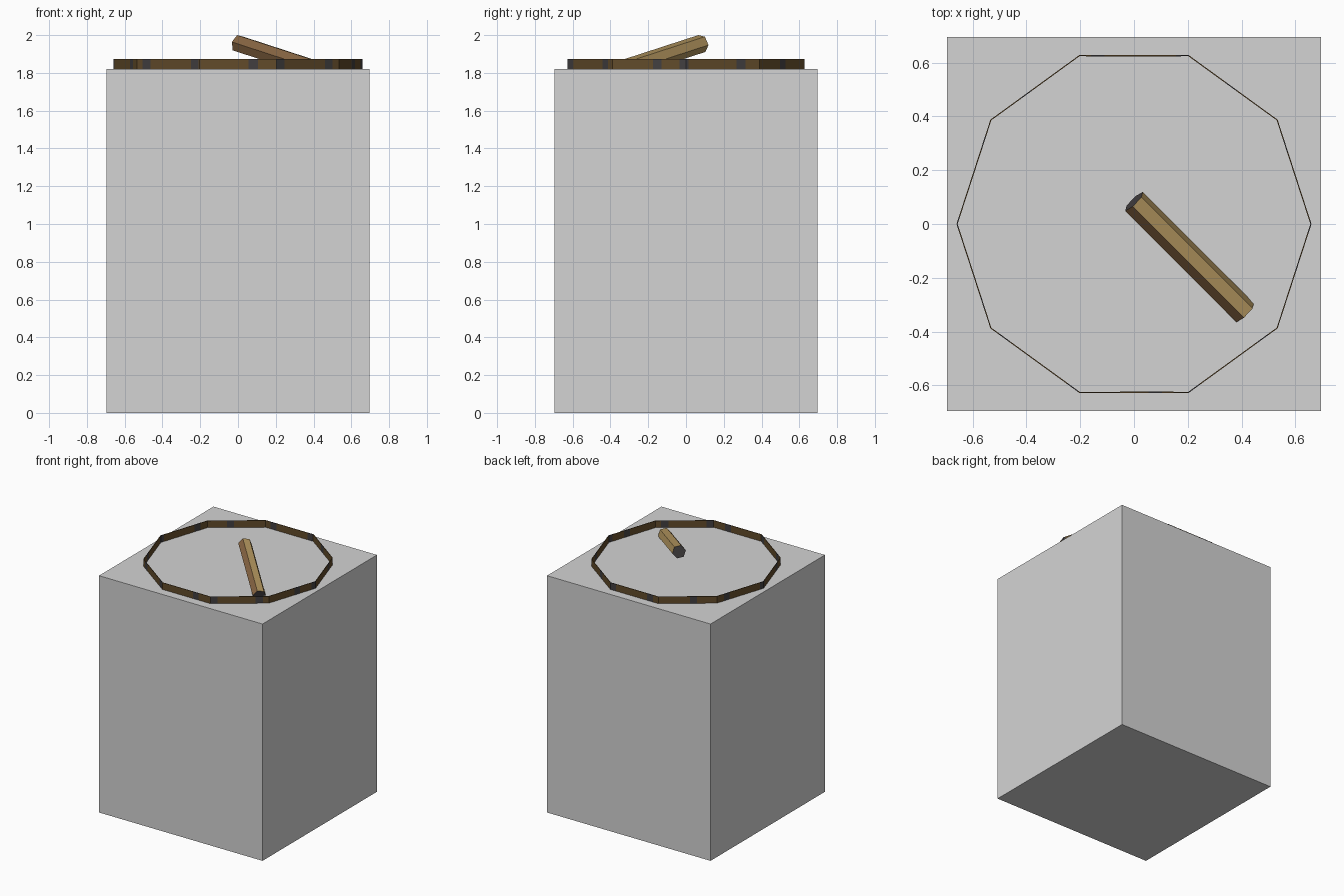
import bpy, bmesh, math
from mathutils import Vector

if "Cube" in bpy.data.objects:
    bpy.data.objects.remove(bpy.data.objects["Cube"])


def srgb(name, r, g, b):
    lin = [((c / 255 + 0.055) / 1.055) ** 2.4 if c > 10 else c / 3294 for c in (r, g, b)]
    m = bpy.data.materials.new(name)
    m.diffuse_color = (*lin, 1)
    m.use_nodes = True
    m.node_tree.nodes["Principled BSDF"].inputs["Base Color"].default_value = m.diffuse_color
    return m


GRAY = srgb("light_gray", 212, 212, 212)
TAN = srgb("tan_wood", 178, 149, 94)
BROWN = srgb("brown_wood", 134, 101, 66)
BARK = srgb("dark_brown_wood", 98, 75, 42)
IRON = srgb("dark_gray_iron", 66, 63, 64)


def finish(name, bm, mats):
    me = bpy.data.meshes.new(name)
    bm.normal_update()
    bm.to_mesh(me)
    bm.free()
    for m in mats:
        me.materials.append(m)
    ob = bpy.data.objects.new(name, me)
    bpy.context.collection.objects.link(ob)
    return ob


def box(name, w, z0, z1, mat):
    bm = bmesh.new()
    bmesh.ops.create_cube(bm, size=1)
    for v in bm.verts:
        v.co = (v.co.x * w, v.co.y * w, z0 if v.co.z < 0 else z1)
    finish(name, bm, [mat])


# Main block, with a brown base hidden just inside its faces
box("main_block", 1.39, 0, 1.82, GRAY)
box("inner_base", 1.386, 0.002, 0.3, BARK)

# Ten-sided hoop: brown wall with dark bands spaced along its length
R, N = 0.66, 10
side = 2 * R * math.sin(math.pi / N)
corners = [Vector((R * math.cos(2 * math.pi * i / N), -R * math.sin(2 * math.pi * i / N), 0))
           for i in range(N)]
total = side * N
bands = [(b + 0.315 * k) % total for b in (-0.62, 0.16, 0.94, 1.73, 2.61) for k in range(3)]
HALF = 0.025
cuts = [side * i for i in range(N)] + [(s + d) % total for s in bands for d in (-HALF, HALF)]
cuts = sorted(set(round(c, 4) for c in cuts))


def on_hoop(s):
    i = min(int(s / side + 1e-3), N - 1)
    return corners[i].lerp(corners[(i + 1) % N], s / side - i)


bm = bmesh.new()
cols = []
for s in cuts:
    p = on_hoop(s)
    cols.append([bm.verts.new((p.x, p.y, z)) for z in (1.82, 1.873)])
for i, s in enumerate(cuts):
    j = (i + 1) % len(cuts)
    a, b = cols[i], cols[j]
    f = bm.faces.new((b[0], a[0], a[1], b[1]))
    mid = (s + (cuts[j] if j else total)) / 2
    near = min(min(abs(mid - c), total - abs(mid - c)) for c in bands)
    f.material_index = 1 if near < HALF else 0
hoop = finish("hoop", bm, [BARK, IRON])
mod = hoop.modifiers.new("wall", "SOLIDIFY")
mod.thickness = 0.004

# Leaning six-sided stick: tan on one side, brown on the other, dark ends
high, low = Vector((0, 0.084, 1.9555)), Vector((0.413, -0.33, 1.821))
axis = (low - high).normalized()
across = Vector((1, 1, 0)).normalized()
up = across.cross(axis)
if up.z < 0:
    up = -up
bm = bmesh.new()
rings = []
for c in (high, low):
    rings.append([bm.verts.new(c + 0.0485 * (across * math.cos(a) + up * math.sin(a)))
                  for a in (math.radians(50 + 60 * k) for k in range(6))])
for k in range(6):
    j = (k + 1) % 6
    bm.faces.new((rings[0][k], rings[0][j], rings[1][j], rings[1][k]))
for r in rings:
    bm.faces.new(r)
bmesh.ops.recalc_face_normals(bm, faces=bm.faces[:])
for f in bm.faces:
    if abs(f.normal.dot(axis)) > 0.9:
        f.material_index = 2
    else:
        f.material_index = 0 if f.normal.dot(across) > 0 else 1
finish("stick", bm, [TAN, BROWN, IRON])
